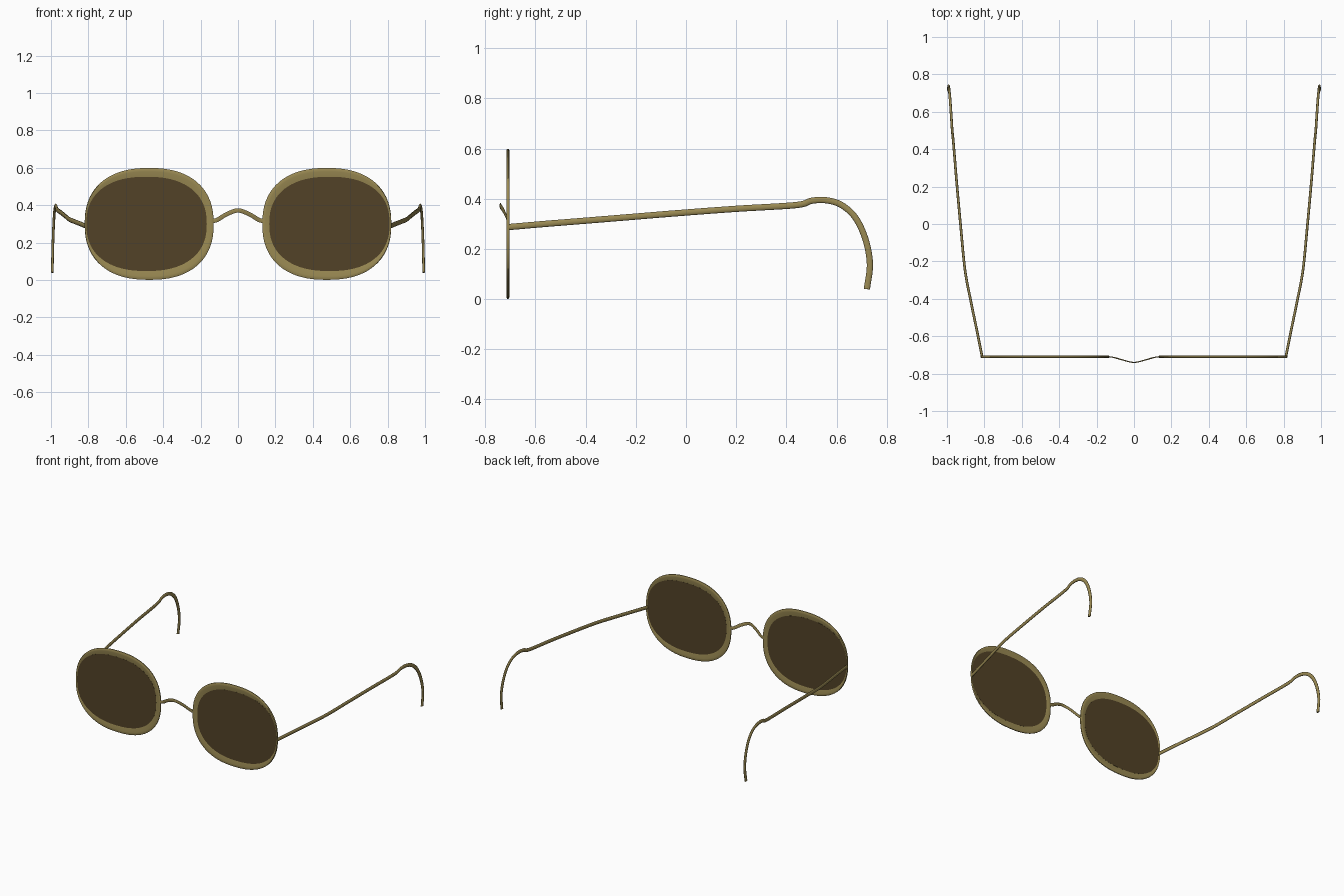
import bpy, bmesh, math
from mathutils import Vector

cube = bpy.data.objects.get("Cube")
if cube:
    bpy.data.objects.remove(cube)


def material(name, rgb):
    m = bpy.data.materials.new(name)
    m.use_nodes = True
    m.diffuse_color = (*rgb, 1)
    m.node_tree.nodes["Principled BSDF"].inputs["Base Color"].default_value = (*rgb, 1)
    return m


GOLD = material("antique gold metal", (0.32, 0.25, 0.085))
TINT = material("brown tinted lens", (0.085, 0.055, 0.02))


def skin(name, rings, mat, closed, angle=40):
    """Join equal rings of points with quads, capping the ends when open."""
    bm = bmesh.new()
    loops = [[bm.verts.new(p) for p in ring] for ring in rings]
    n = len(loops[0])
    pairs = list(zip(loops, loops[1:]))
    if closed:
        pairs.append((loops[-1], loops[0]))
    else:
        bm.faces.new(loops[0])
        bm.faces.new(loops[-1])
    for a, b in pairs:
        for i in range(n):
            j = (i + 1) % n
            bm.faces.new((a[i], a[j], b[j], b[i]))
    bmesh.ops.recalc_face_normals(bm, faces=bm.faces)
    mesh = bpy.data.meshes.new(name)
    bm.to_mesh(mesh)
    bm.free()
    mesh.materials.append(mat)
    ob = bpy.data.objects.new(name, mesh)
    bpy.context.collection.objects.link(ob)
    bpy.ops.object.select_all(action="DESELECT")
    ob.select_set(True)
    bpy.context.view_layer.objects.active = ob
    bpy.ops.object.shade_smooth_by_angle(angle=math.radians(angle))
    return ob


def oval(cx, rx, rz, y, n=72, power=2.35):
    pts = []
    for i in range(n):
        a = math.tau * i / n
        c, s = math.cos(a), math.sin(a)
        x = math.copysign(abs(c) ** (2 / power), c)
        z = math.copysign(abs(s) ** (2 / power), s)
        pts.append(Vector((cx + rx * x, y, 0.3 + rz * z)))
    return pts


def spline(points, steps=6):
    """Smooth path through the given points."""
    p = [Vector(q) for q in points]
    p = [2 * p[0] - p[1]] + p + [2 * p[-1] - p[-2]]
    path = []
    for a, b, c, d in zip(p, p[1:], p[2:], p[3:]):
        for k in range(steps):
            t = k / steps
            path.append(0.5 * (2 * b + (c - a) * t + (2 * a - 5 * b + 4 * c - d) * t * t
                               + (3 * b - a - 3 * c + d) * t ** 3))
    return path + [p[-2]]


def wire(name, points, side, width, height):
    """Sweep a rounded flat wire along a path; side is its thin direction."""
    path = spline(points)
    rings = []
    for i, p in enumerate(path):
        t = (path[min(i + 1, len(path) - 1)] - path[max(i - 1, 0)]).normalized()
        u = (side - t * side.dot(t)).normalized()
        v = t.cross(u)
        rings.append([p + u * width * math.cos(a) + v * height * math.sin(a)
                      for a in (math.tau * k / 10 for k in range(10))])
    return skin(name, rings, GOLD, False, 60)


FRONT = -0.71
# Rim section: fraction from outer edge to opening, and depth from mid-plane
SECTION = ((0, 0.003), (0.12, 0.006), (0.4, 0.006), (1, 0.001))
# Temple path for the model's left side
TEMPLE = ((0.812, -0.71, 0.287), (0.842, -0.56, 0.3), (0.873, -0.41, 0.312),
          (0.903, -0.25, 0.325), (0.925, -0.03, 0.343), (0.946, 0.2, 0.36),
          (0.966, 0.44, 0.375), (0.972, 0.5, 0.392), (0.976, 0.56, 0.394),
          (0.98, 0.62, 0.375), (0.984, 0.675, 0.325), (0.988, 0.715, 0.24),
          (0.991, 0.733, 0.14), (0.993, 0.721, 0.04))

for label, s in (("left", 1), ("right", -1)):
    # Rim: sloping inward to an opening set towards the temple
    rings = []
    for sign, section in ((-1, SECTION), (1, SECTION[::-1])):
        for t, depth in section:
            rings.append(oval(s * (0.475 + 0.014 * t), 0.345 - 0.025 * t,
                              0.299 - 0.049 * t, FRONT + sign * depth))
    skin(label + "_rim", rings, GOLD, True)

    # Flat tinted lens seated in the rim
    skin(label + "_lens", [oval(s * 0.489, 0.322, 0.252, FRONT + d)
                           for d in (-0.002, 0.002)], TINT, False)

    # Temple arm with curled ear hook
    wire(label + "_temple", [(s * x, y, z) for x, y, z in TEMPLE],
         Vector((1, 0, 0)), 0.007, 0.013)

# Arched nose bridge, bowed forward
half = ((0.14, FRONT, 0.315), (0.11, -0.713, 0.322), (0.06, -0.727, 0.352))
wire("bridge", half + ((0, -0.74, 0.372),) + tuple((-x, y, z) for x, y, z in half[::-1]),
     Vector((0, 1, 0)), 0.003, 0.012)
